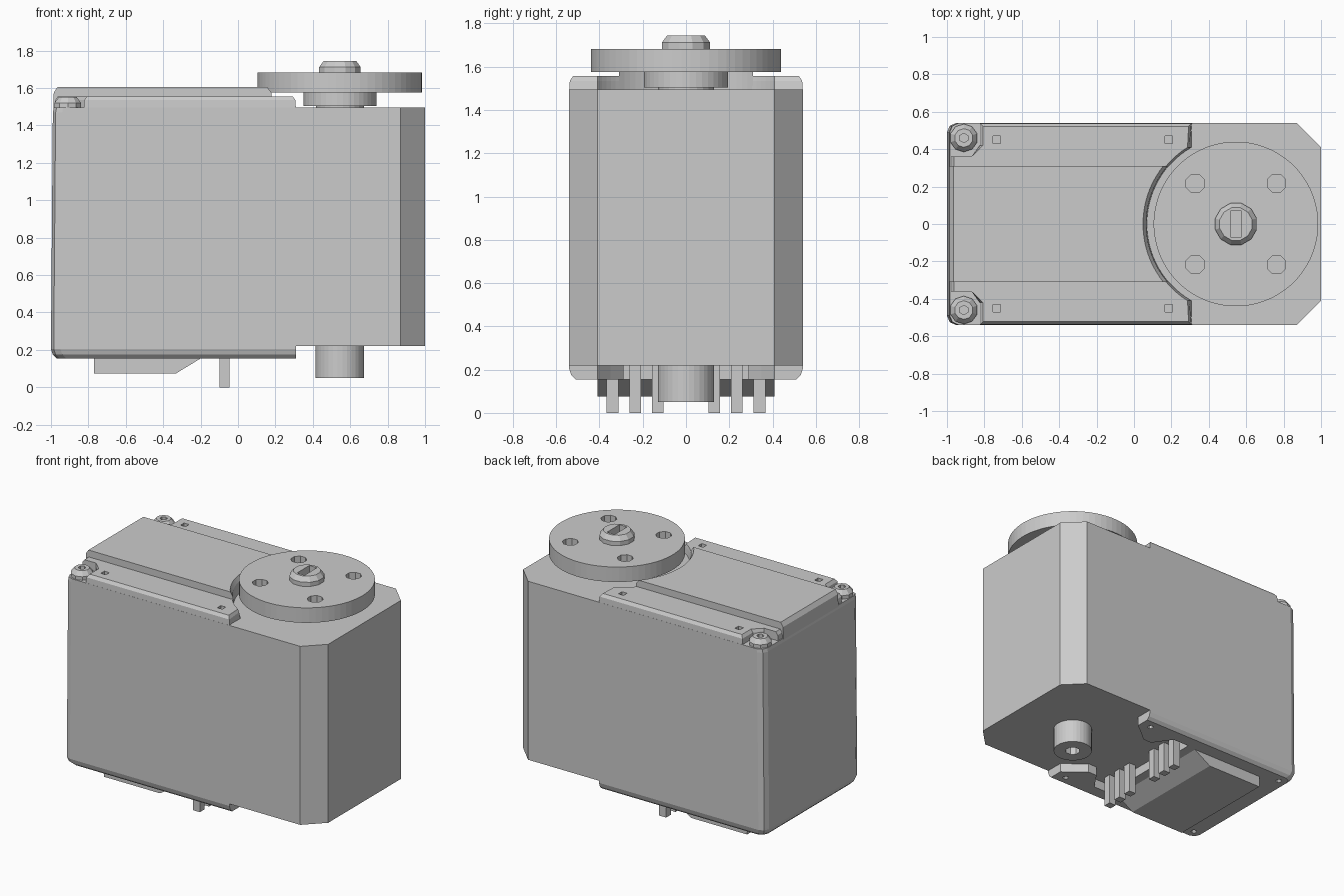
import bpy, bmesh, math

if "Cube" in bpy.data.objects:
    bpy.data.objects.remove(bpy.data.objects["Cube"])

grey = bpy.data.materials.new("plain_grey")
grey.diffuse_color = (0.6, 0.6, 0.6, 1)
grey.use_nodes = True
grey.node_tree.nodes["Principled BSDF"].inputs["Base Color"].default_value = grey.diffuse_color
CX = 0.545  # output shaft axis


def loft(name, *sections):
    """Solid through outlines [(points, z), ...] with equal point counts."""
    bm = bmesh.new()
    rings = [[bm.verts.new((x, y, z)) for x, y in pts] for pts, z in sections]
    n = len(rings[0])
    bm.faces.new(rings[0])
    bm.faces.new(rings[-1])
    for a, b in zip(rings, rings[1:]):
        for i in range(n):
            j = (i + 1) % n
            bm.faces.new((a[i], a[j], b[j], b[i]))
    bmesh.ops.recalc_face_normals(bm, faces=bm.faces)
    me = bpy.data.meshes.new(name)
    bm.to_mesh(me)
    bm.free()
    me.materials.append(grey)
    ob = bpy.data.objects.new(name, me)
    bpy.context.collection.objects.link(ob)
    return ob


def circle(x, y, r, n):
    return [(x + r * math.cos(math.tau * (i + .5) / n),
             y + r * math.sin(math.tau * (i + .5) / n)) for i in range(n)]


def rect(x0, x1, y0, y1):
    return [(x0, y0), (x1, y0), (x1, y1), (x0, y1)]


def mirrored(half):
    """Close a y > 0 half outline with its mirror image."""
    return half + [(x, -y) for x, y in reversed(half)]


def arc(r, y0, y1, n):
    """Points on the clearance circle around the shaft, left side."""
    ys = [y0 + (y1 - y0) * i / n for i in range(n + 1)]
    return [(CX - math.sqrt(r * r - y * y), y) for y in ys]


def cut(ob, cutters):
    for c in cutters:
        c.hide_render = True
        m = ob.modifiers.new("cut", 'BOOLEAN')
        m.operation, m.solver, m.object = 'DIFFERENCE', 'EXACT', c
        bpy.context.view_layer.objects.active = ob
        bpy.ops.object.modifier_apply(modifier=m.name)
        bpy.data.objects.remove(c)


# Main case with chamfered front corners
def case(left, d=0.0):
    return mirrored([(left, .49 - d), (left + .015, .525 - d), (left + .05, .54 - d),
                     (.87, .54 - d), (1 - d, .41)])


loft("case", (case(-1), .22), (case(-.99), 1.47), (case(-.985), 1.495))


# Lower cover, notched around the shaft boss and the connector
def skirt(d):
    return mirrored([(-1 + d, .49 - d), (-.985 + d, .525 - d), (-.95 + d, .54 - d),
                     (.31, .54 - d), (.31, .41), (.23, .35), (.16, .29), (.09, .29),
                     (0, .42), (-.13, .42)])


cover = loft("lower_cover", (skirt(.03), .155), (skirt(.01), .175), (skirt(0), .205), (skirt(0), .221))
cut(cover, [loft("hole", (circle(x, s * .45, .02, 8), .1), (circle(x, s * .45, .02, 8), .2))
            for x in (-.91, .23) for s in (1, -1)])

# Raised block with a ramp, underneath
loft("bottom_block", (rect(-.77, -.33, -.41, .41), .075), (rect(-.77, -.19, -.41, .41), .16))

# Connector pins
for y in (.13, .235, .34):
    for s in (1, -1):
        loft("pin", (rect(-.1, -.045, s * y - .027, s * y + .027), 0),
             (rect(-.1, -.045, s * y - .027, s * y + .027), .23))

# Rear shaft boss with a blind hole
boss = loft("bottom_boss", (circle(CX, 0, .13, 32), .05), (circle(CX, 0, .13, 32), .23))
cut(boss, [loft("hole", (circle(CX, 0, .05, 8), 0), (circle(CX, 0, .05, 8), .15))])


# Raised centre plate on top, cut round the horn
def plate(left, r):
    return [(left, -.31), (left, .31)] + arc(r, .31, -.31, 24)


loft("top_plate", (plate(-.987, .475), 1.48), (plate(-.985, .48), 1.575), (plate(-.965, .497), 1.605))

# Side rails with square recesses, and corner screws
for s in (1, -1):
    def rail(d, r):
        pts = [(-.98 + d, .305), (-.98 + d, .36), (-.87, .36), (-.825 + d, .42),
               (-.825 + d, .54 - d), (.31 - d, .54 - d)] + arc(r, .41, .305, 5)
        return [(x, s * y) for x, y in pts]
    ob = loft("side_rail", (rail(0, .472), 1.48), (rail(.003, .48), 1.535), (rail(.018, .485), 1.556))
    cut(ob, [loft("hole", (rect(x - .02, x + .02, s * .45 - .02, s * .45 + .02), 1.5),
                  (rect(x - .02, x + .02, s * .45 - .02, s * .45 + .02), 1.6)) for x in (-.735, .185)])
    screw = loft("corner_screw", (circle(-.91, s * .46, .075, 10), 1.48),
                 (circle(-.91, s * .46, .075, 10), 1.52), (circle(-.91, s * .46, .05, 10), 1.552))
    cut(screw, [loft("hole", (circle(-.91, s * .46, .025, 6), 1.52), (circle(-.91, s * .46, .025, 6), 1.6))])

# Output shaft, neck and round horn
loft("shaft", (circle(CX, 0, .13, 24), 1.48), (circle(CX, 0, .13, 24), 1.51))
loft("horn_neck", (circle(CX, 0, .195, 40), 1.505), (circle(CX, 0, .195, 40), 1.58))
horn = loft("horn", (circle(CX, 0, .44, 64), 1.575), (circle(CX, 0, .44, 64), 1.682))
cut(horn, [loft("hole", (circle(CX + a * .217, b * .217, .053, 8), 1.5),
                (circle(CX + a * .217, b * .217, .053, 8), 1.8)) for a in (1, -1) for b in (1, -1)])

# Horn screw with a socket
head = loft("horn_screw", (circle(CX, 0, .115, 12), 1.67), (circle(CX, 0, .115, 12), 1.712),
            (circle(CX, 0, .09, 12), 1.745))
cut(head, [loft("hole", (rect(CX - .03, CX + .03, -.07, .07), 1.69),
                (rect(CX - .03, CX + .03, -.07, .07), 1.8))])
